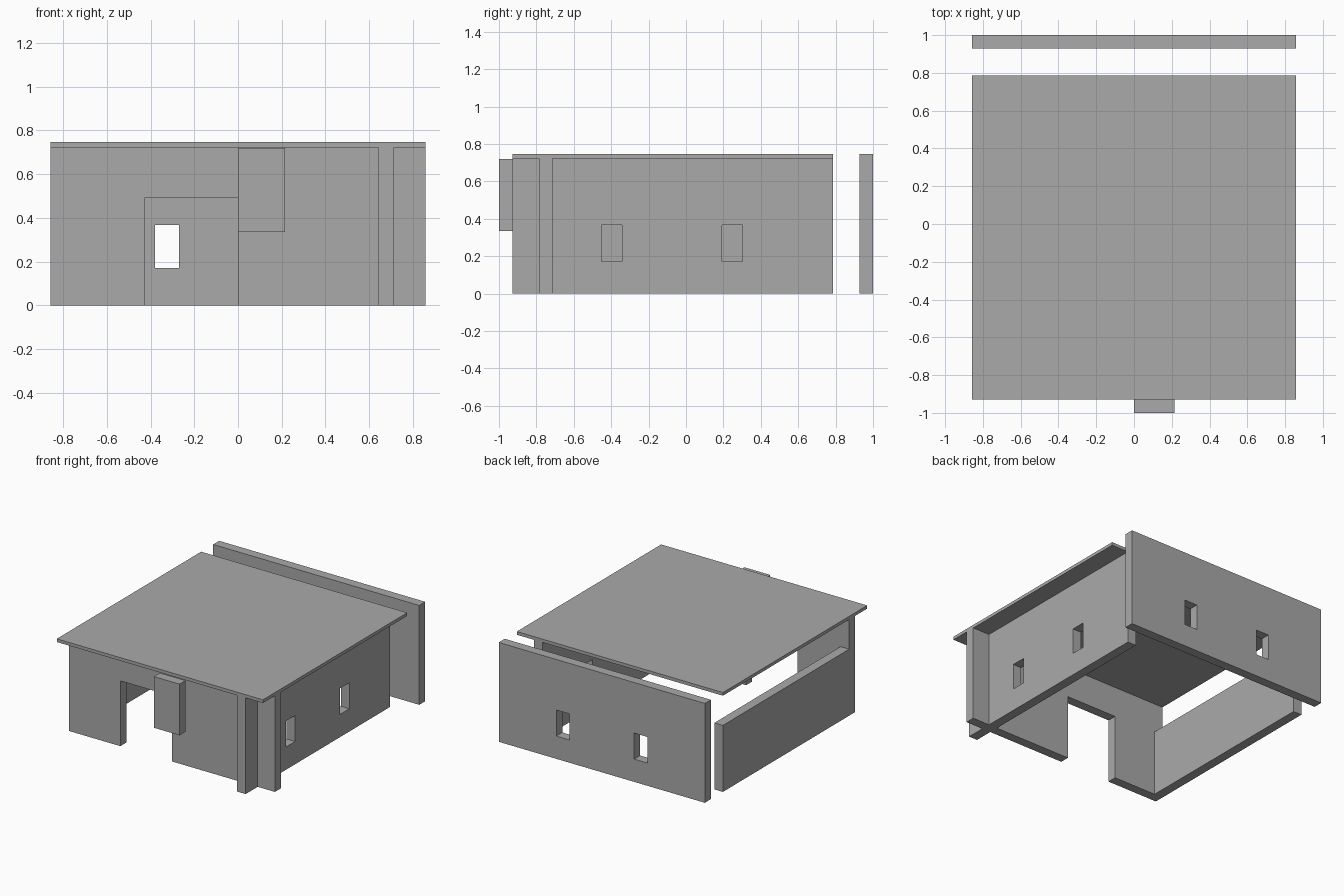
import bpy

old = bpy.data.objects.get("Cube")
if old:
    bpy.data.objects.remove(old, do_unlink=True)

U = 1 / 14          # wall thickness, used as the building module
WALL_TOP = 0.723
ROOF_TOP = 0.747
SILL, LINTEL = 0.171, 0.367

grey = bpy.data.materials.new("plain_grey")
grey.use_nodes = True
colour = (0.4, 0.4, 0.4, 1)
grey.diffuse_color = colour
grey.node_tree.nodes["Principled BSDF"].inputs["Base Color"].default_value = colour


def box(name, x, y, z):
    """Box from (min, max) pairs on each axis."""
    bpy.ops.mesh.primitive_cube_add(size=1)
    ob = bpy.context.object
    ob.name = ob.data.name = name
    spans = (x, y, z)
    for v in ob.data.vertices:
        v.co = [lo + (hi - lo) * (c + 0.5) for c, (lo, hi) in zip(v.co, spans)]
    ob.data.materials.append(grey)
    return ob


def cut(wall, x, y, z):
    """Cut a box-shaped opening through a wall."""
    cutter = box("cutter", x, y, z)
    cutter.hide_render = True
    mod = wall.modifiers.new("opening", "BOOLEAN")
    mod.operation, mod.solver, mod.object = "DIFFERENCE", "EXACT", cutter
    bpy.context.view_layer.objects.active = wall
    bpy.ops.object.modifier_apply(modifier=mod.name)
    bpy.data.objects.remove(cutter, do_unlink=True)


full = (-12 * U, 12 * U)

# Flat roof slab
box("roof", full, (-13 * U, 11 * U), (WALL_TOP, ROOF_TOP))

# Front wall with doorway
front = box("front_wall", full, (-11 * U, -10 * U), (0, WALL_TOP))
cut(front, (-6 * U, 0), (-12 * U, -9 * U), (-0.1, 0.491))

# Long side wall with two windows, running out past the front wall
side = box("window_side_wall", (9 * U, 10 * U), (-13 * U, 11 * U), (0, WALL_TOP))
for y in (-0.452, 0.192):
    cut(side, (8 * U, 11 * U), (y, y + 0.111), (SILL, LINTEL))

# Low wall on the opposite side
box("low_side_wall", (-12 * U, -11 * U), (-10 * U, 11 * U), (0, 7 * U))

# Detached back wall with two windows
back = box("back_wall", full, (13 * U, 14 * U), (0, ROOF_TOP))
for x in (-0.379, 0.269):
    cut(back, (x, x + 0.11), (12 * U, 15 * U), (SILL, LINTEL))

# Hanging panel in front of the roof edge
box("hanging_panel", (0, 3 * U), (-14 * U, -13 * U), (0.335, 0.72))
